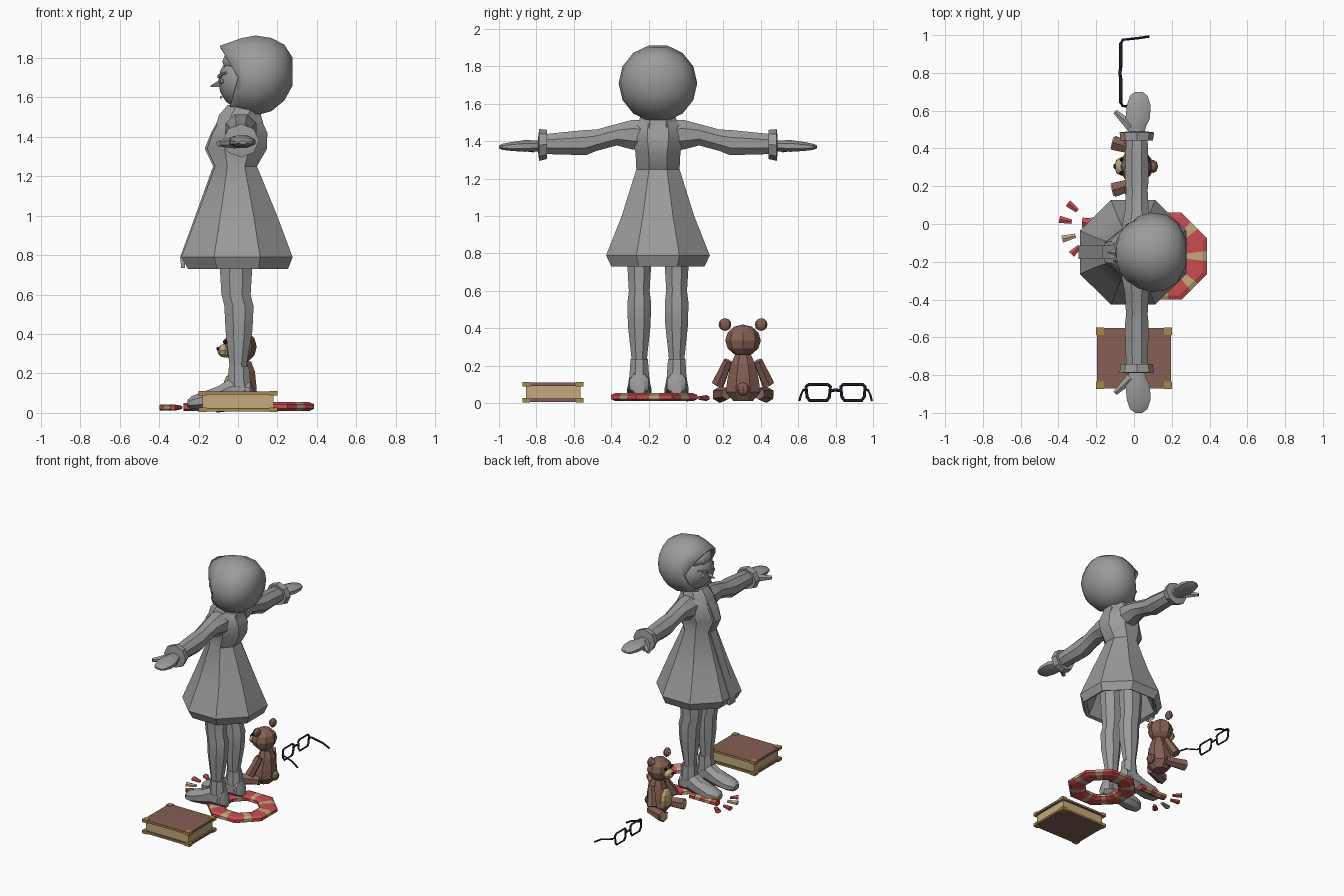
import bpy, bmesh, math
from mathutils import Vector, Matrix

if "Cube" in bpy.data.objects:
    bpy.data.objects.remove(bpy.data.objects["Cube"], do_unlink=True)

def material(name, r, g, b):
    m = bpy.data.materials.new(name)
    m.use_nodes = True
    m.diffuse_color = (r, g, b, 1)
    m.node_tree.nodes["Principled BSDF"].inputs["Base Color"].default_value = (r, g, b, 1)
    return m

GREY = material("grey", .33, .33, .33)
RED = material("red", .58, .075, .08)
TAN = material("tan", .55, .40, .20)
BROWN = material("brown", .23, .115, .09)
GOLD = material("gold", .40, .24, .07)
BLACK = material("black", .013, .014, .021)
CY = -.15          # centre line of the figure
SIDES = ((1, "left"), (-1, "right"))

def finish(name, bm, mats, smooth=False):
    bmesh.ops.recalc_face_normals(bm, faces=bm.faces)
    me = bpy.data.meshes.new(name)
    bm.to_mesh(me)
    bm.free()
    ob = bpy.data.objects.new(name, me)
    bpy.context.collection.objects.link(ob)
    for m in mats:
        me.materials.append(m)
    if smooth:
        bpy.ops.object.select_all(action='DESELECT')
        ob.select_set(True)
        bpy.context.view_layer.objects.active = ob
        bpy.ops.object.shade_smooth_by_angle(angle=math.radians(32))
    return ob

def loft(name, axis, rings, n=8, mat=GREY, caps=(True, True), phase=.5, bend=None, smooth=True):
    """Skin elliptical rings (position, centre u, centre v, radius u, radius v) along an axis."""
    bm = bmesh.new()
    rows = []
    for k, (t, cu, cv, ru, rv) in enumerate(rings):
        row = []
        for i in range(n):
            a = 2 * math.pi * (i + phase) / n
            u, v = cu + ru * math.cos(a), cv + rv * math.sin(a)
            s = t + (bend(a) if bend and k == 0 else 0)
            row.append(bm.verts.new({"x": (s, u, v), "y": (u, s, v), "z": (u, v, s)}[axis]))
        rows.append(row)
    for a, b in zip(rows, rows[1:]):
        for i in range(n):
            j = (i + 1) % n
            bm.faces.new((a[i], a[j], b[j], b[i]))
    for on, row in zip(caps, (rows[0], rows[-1])):
        if on:
            bm.faces.new(row)
    return finish(name, bm, [mat], smooth)

def ball(name, loc, size, mat, seg=8, rings=6, smooth=False, turn=(0, 0, 0)):
    bm = bmesh.new()
    bmesh.ops.create_uvsphere(bm, u_segments=seg, v_segments=rings, radius=1)
    ob = finish(name, bm, [mat], smooth)
    ob.location, ob.scale, ob.rotation_euler = loc, size, turn
    return ob

def box(name, lo, hi, mat):
    bm = bmesh.new()
    bmesh.ops.create_cube(bm, size=1)
    lo, hi = Vector(lo), Vector(hi)
    for v in bm.verts:
        v.co = (lo + hi) / 2 + Vector(a * b for a, b in zip(v.co, hi - lo))
    return finish(name, bm, [mat])

def rod(name, a, b, r1, r2, mat, n=6, flat=1.0, smooth=False):
    a, b = Vector(a), Vector(b)
    bm = bmesh.new()
    bmesh.ops.create_cone(bm, cap_ends=True, segments=n, radius1=r1, radius2=r2, depth=(b - a).length)
    rot = (b - a).to_track_quat('Z', 'Y').to_matrix().to_4x4()
    bm.transform(Matrix.Translation((a + b) / 2) @ Matrix.Diagonal((1, 1, flat, 1)) @ rot)
    return finish(name, bm, [mat], smooth)

# Coat: hollow flared skirt rising into the bodice
loft("coat", "z", [
    (.95, 0, CY, .16, .16), (.74, 0, CY, .25, .25), (.73, 0, CY, .275, .27),
    (.79, -.005, CY, .305, .30), (1.0, -.005, CY, .22, .21), (1.25, -.01, CY, .115, .125),
    (1.34, -.005, CY, .165, .13), (1.42, .01, CY, .15, .15), (1.49, .015, CY, .11, .14),
    (1.53, .02, CY, .075, .08)], caps=(True, True))

# Front placket running down the coat
def placket(name, half, out):
    bm = bmesh.new()
    path = [(-.282 - out, .735), (-.287 - out, .79), (-.21 - out, 1.0), (-.12 - out, 1.25),
            (-.163 - out, 1.34), (-.13 - out, 1.42), (-.08 - out, 1.51)]
    rows = [[bm.verts.new((x + dx, CY + s * half, z)) for dx, s in ((.02, -1), (0, -1), (0, 1), (.02, 1))]
            for x, z in path]
    for a, b in zip(rows, rows[1:]):
        for i in range(3):
            bm.faces.new((a[i], a[i + 1], b[i + 1], b[i]))
    finish(name, bm, [GREY])

placket("coat_placket", .035, .006)
loft("collar", "z", [(1.46, .01, CY, .13, .12), (1.51, .01, CY, .115, .11), (1.56, .03, CY, .09, .09)])

# Hood with a peaked opening
def opening(a):
    s = math.sin(a)
    return -.095 * s if s > 0 else .045 * s

hood = loft("hood", "x", [
    (0, CY, 1.70, .165, .165), (.02, CY, 1.71, .19, .195), (.09, CY, 1.71, .21, .208),
    (.17, CY, 1.715, .20, .19), (.235, CY, 1.725, .155, .145), (.275, CY, 1.73, .075, .075)],
    n=14, caps=(False, True), phase=0, bend=opening)
wall = hood.modifiers.new("cloth", "SOLIDIFY")
wall.thickness = .015

# Face with nose, brows, eyelids and mouth
ball("face", (.035, CY, 1.68), (.135, .155, .145), GREY, 12, 8, True)
rod("nose", (-.085, CY, 1.67), (-.14, CY, 1.655), .022, .003, GREY, 5)
rod("mouth", (-.085, CY - .035, 1.60), (-.085, CY + .035, 1.60), .008, .008, GREY)
ball("fringe", (.02, CY, 1.78), (.105, .13, .07), GREY, 10, 6, True)
for s, side in SIDES:
    rod(side + "_brow", (-.095, CY + s * .025, 1.705), (-.06, CY + s * .095, 1.725), .012, .006, GREY)
    ball(side + "_eye", (-.075, CY + s * .058, 1.68), (.018, .03, .016), GREY, smooth=True)

# Arms, cuffs, hands, legs and boots, mirrored about the centre line
for s, side in SIDES:
    def along(rings):
        return [(CY + s * d, x, z, rx, rz) for d, x, z, rx, rz in rings]
    loft(side + "_sleeve", "y", along([
        (.05, .015, 1.43, .08, .09), (.14, .015, 1.435, .085, .085), (.22, .015, 1.435, .068, .062),
        (.33, .015, 1.405, .062, .062), (.385, .015, 1.393, .068, .073), (.60, .015, 1.385, .062, .058)]))
    loft(side + "_cuff", "y", along([
        (.595, .015, 1.385, .05, .05), (.592, .015, 1.383, .085, .078),
        (.635, .015, 1.38, .092, .085), (.64, .015, 1.38, .05, .045)]), phase=0)
    loft(side + "_hand", "y", along([
        (.60, .015, 1.375, .04, .03), (.66, .015, 1.375, .05, .032), (.71, .02, 1.375, .07, .034),
        (.78, .025, 1.372, .068, .026), (.83, .025, 1.37, .05, .018), (.85, .025, 1.37, .02, .008)]))
    rod(side + "_thumb", (-.015, CY + s * .665, 1.372), (-.10, CY + s * .745, 1.365), .032, .014, GREY, smooth=True)

    cy = CY + s * .1
    loft(side + "_leg", "z", [
        (.15, 0, cy, .042, .042), (.25, 0, cy, .048, .046), (.42, .005, cy, .074, .066),
        (.54, .005, cy, .08, .068), (.60, -.01, cy, .08, .06), (.75, -.01, cy, .09, .07), (.92, 0, cy, .09, .075)])
    loft(side + "_boot_top", "z", [(.08, .01, cy, .07, .058), (.17, .005, cy, .062, .055), (.235, .005, cy, .055, .05)])
    loft(side + "_boot", "x", [
        (.085, cy, .075, .03, .035), (.06, cy, .10, .055, .07), (-.03, cy, .105, .058, .08),
        (-.10, cy, .08, .064, .06), (-.19, cy, .06, .07, .045), (-.235, cy, .052, .052, .036),
        (-.255, cy, .048, .028, .02)])

# Striped octagonal ring: the middle of each side is tan
def striped_ring(centre, outer, inner):
    bm = bmesh.new()
    w = outer - inner
    section = [(inner, .022), (inner, .043), (inner + .2 * w, .054), (outer - .2 * w, .054),
               (outer, .043), (outer, .022), (outer - .2 * w, .01), (inner + .2 * w, .01)]
    rows = []
    for k in range(8):
        c, d = (Vector((math.cos(a), math.sin(a))) for a in ((k + q) * math.pi / 4 for q in (.5, 1.5)))
        for f in (0, .36, .64):
            p = c.lerp(d, f)
            rows.append([bm.verts.new((centre[0] + p.x * r, centre[1] + p.y * r, z)) for r, z in section])
    for k, a in enumerate(rows):
        b = rows[(k + 1) % len(rows)]
        for i in range(8):
            face = bm.faces.new((a[i], a[(i + 1) % 8], b[(i + 1) % 8], b[i]))
            face.material_index = int(k % 3 == 1)
    finish("striped_ring", bm, [RED, TAN])

striped_ring((.155, -.17), .25, .125)

# Loose striped strip and shards in front of the feet
for k in range(5):
    x = -.05 - k * .045
    rod("loose_strip", (x, .005, .03), (x - .045, .008, .03), .03, .03, TAN if k % 2 else RED, 6, .7)
for a, b, m in (((-.30, .07), (-.35, .11), RED), ((-.33, .012), (-.395, .025), RED),
                ((-.31, -.062), (-.38, -.08), TAN), ((-.29, -.12), (-.33, -.16), RED)):
    rod("shard", (*a, .027), (*b, .027), .013, .022, m, 6, .75)

# Book: pages between two covers with metal corners
box("book_pages", (-.18, -.855, .02), (.18, -.565, .095), TAN)
for z in (.007, .092):
    box("book_cover", (-.195, -.868, z), (.195, -.552, z + .017), BROWN)
    for x in (-.18, .18):
        for y in (-.853, -.567):
            box("book_corner", (x - .02, y - .02, z - .003), (x + .02, y + .02, z + .02), GOLD)
    for y in (-.868, -.552):
        box("book_edge", (-.18, y - .002, z + .002), (.18, y + .002, z + .015), GOLD)

# Seated bear
BY = .305
loft("bear_body", "z", [(.01, .015, BY, .05, .055), (.06, .015, BY, .085, .10), (.13, .02, BY, .08, .09),
                        (.21, .03, BY, .06, .07), (.26, .03, BY, .04, .045)], mat=BROWN, smooth=False)
ball("bear_belly", (-.045, BY, .12), (.03, .065, .075), TAN)
ball("bear_head", (.01, BY, .335), (.085, .095, .085), BROWN)
ball("bear_muzzle", (-.065, BY, .315), (.04, .05, .035), TAN)
ball("bear_nose", (-.10, BY, .325), (.01, .014, .01), BLACK)
ball("bear_tail", (.10, BY, .075), (.028, .035, .035), BROWN)
for s, side in SIDES:
    ball(f"bear_{side}_ear", (.015, BY + s * .097, .42), (.022, .034, .034), BROWN)
    ball(f"bear_{side}_inner_ear", (-.002, BY + s * .097, .42), (.01, .022, .022), TAN)
    ball(f"bear_{side}_eye", (-.066, BY + s * .035, .36), (.01, .01, .012), BLACK)
    rod(f"bear_{side}_arm", (.025, BY + s * .08, .225), (-.02, BY + s * .135, .10), .026, .036, BROWN)
    rod(f"bear_{side}_leg", (.03, BY + s * .085, .05), (-.11, BY + s * .125, .045), .032, .044, BROWN)
    rod(f"bear_{side}_paw_pad", (-.109, BY + s * .125, .045), (-.117, BY + s * .127, .045), .036, .034, TAN)

# Spectacles: two rounded rims, bridge and hooked temples
def wire(name, points, closed=False, r=.0085):
    cu = bpy.data.curves.new(name, 'CURVE')
    cu.dimensions, cu.bevel_depth, cu.bevel_resolution = '3D', r, 0
    sp = cu.splines.new('POLY')
    sp.points.add(len(points) - 1)
    for p, q in zip(sp.points, points):
        p.co = (*q, 1)
    sp.use_cyclic_u = closed
    cu.use_fill_caps = True
    cu.materials.append(BLACK)
    ob = bpy.data.objects.new(name, cu)
    bpy.context.collection.objects.link(ob)
    bpy.ops.object.select_all(action='DESELECT')
    ob.select_set(True)
    bpy.context.view_layer.objects.active = ob
    bpy.ops.object.convert(target='MESH')

GX, GY = -.07, .80
for s, side in SIDES:
    rim = [(GX, GY + s * (.093 + y), .058 + z) for y, z in (
        (-.06, -.025), (-.045, -.045), (.045, -.045), (.06, -.025),
        (.065, .03), (.05, .042), (-.05, .042), (-.065, .03))]
    wire(side + "_rim", rim, True)
    wire(side + "_temple", [(GX, GY + s * .155, .075), (GX + .01, GY + s * .175, .068),
                            (.03, GY + s * .185, .045), (.08, GY + s * .193, .015)], r=.007)
wire("bridge", [(GX, GY - .033, .065), (GX - .005, GY, .07), (GX, GY + .033, .065)])
